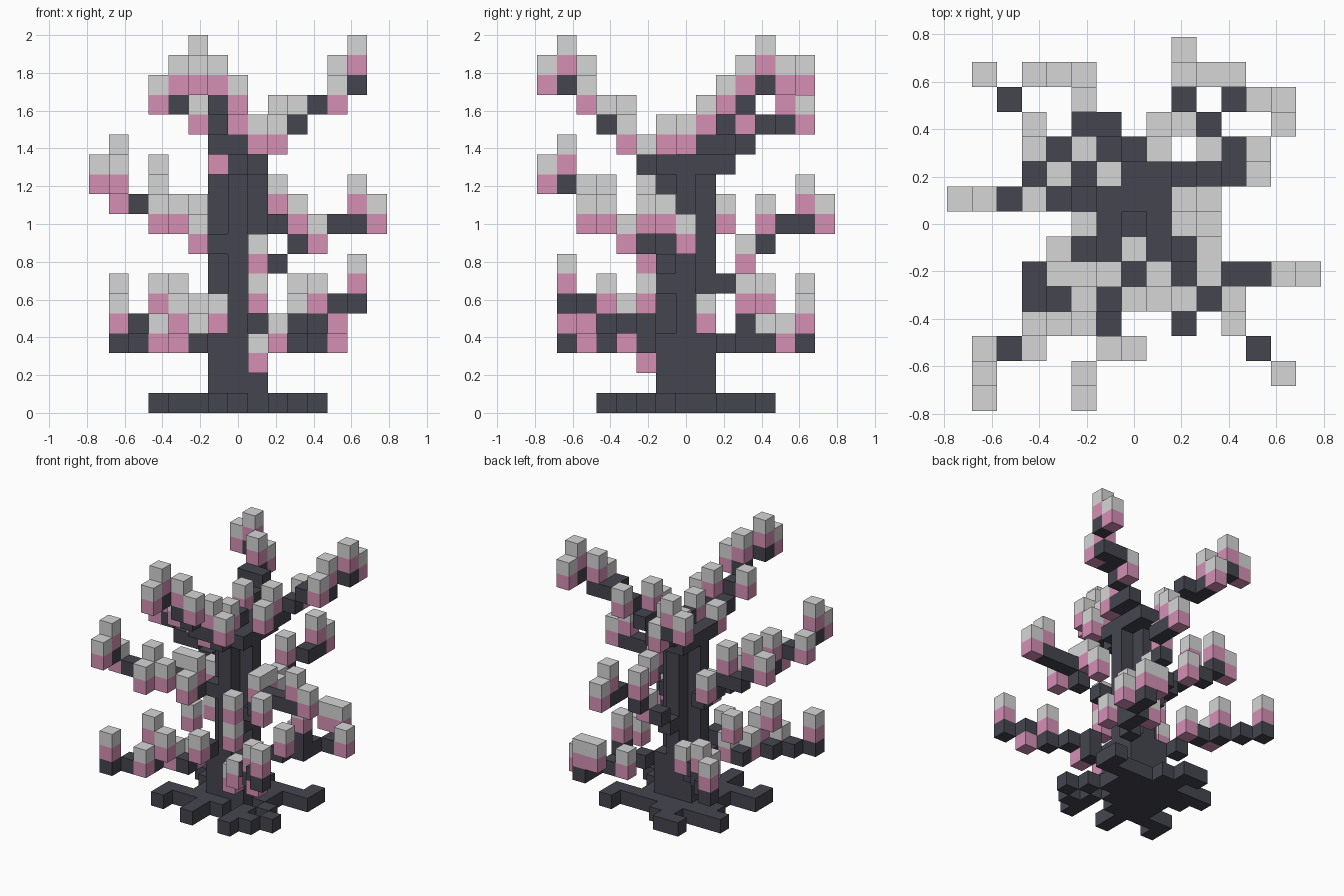
import bpy
import bmesh
from mathutils import Vector

cube = bpy.data.objects.get("Cube")
if cube:
    bpy.data.objects.remove(cube)

UNIT = 2 / 19


def make_material(name, colour):
    material = bpy.data.materials.new(name)
    material.use_nodes = True
    material.diffuse_color = (*colour, 1)
    shader = material.node_tree.nodes["Principled BSDF"]
    shader.inputs["Base Color"].default_value = (*colour, 1)
    shader.inputs["Roughness"].default_value = 1
    return material


BARK, PINK, PALE = range(3)
materials = [
    make_material("dark bark", (.06, .06, .078)),
    make_material("pink blossom", (.67, .28, .46)),
    make_material("pale blossom", (.67, .67, .67)),
]

# Every block is recorded by grid cell, so hidden inner faces can be skipped
occupied = {}
parts = {}


def add_block(part, cell, colour):
    if cell not in occupied:
        occupied[cell] = colour
        parts.setdefault(part, []).append(cell)


def add_wood(part, *cells):
    for cell in cells:
        add_block(part, cell, BARK)


def add_blossoms(part, *cells):
    # A blossom is a pink block with a pale block on top
    for x, y, z in cells:
        add_block(part, (x, y, z), PINK)
        add_block(part, (x, y, z + 1), PALE)


def add_branch(name, wood, blossoms):
    add_wood(name + "_branch", *wood)
    add_blossoms(name + "_blossoms", *blossoms)


# Trunk: full at the foot and crown, cross-shaped between
for z in range(13):
    for x in (-1, 0, 1):
        for y in (-1, 0, 1):
            waist = 2 < z < 12
            if not (waist and x and y):
                add_wood("trunk", (x, y, z))

# Crown knots that carry the upper branches
add_wood("crown", (0, -2, 12), (0, 2, 12), (1, 2, 12), (-1, 2, 12), (0, 0, 13))
add_blossoms("crown_blossoms", (0, -1, 13), (-1, 2, 13), (-1, -2, 12))

# Roots spreading over the ground
roots = [
    [(-2, -1), (-2, -2), (-3, -2), (-4, -2), (-4, -3)],
    [(2, -2), (2, -3), (2, -4), (3, -3)],
    [(-1, -2), (-1, -3), (-1, -4)],
    [(2, 1), (2, 2), (3, 2), (4, 2), (4, 3)],
    [(-2, 1), (-2, 2), (-3, 2), (-4, 2)],
    [(-1, 2), (-1, 3), (-2, 4), (-1, 4)],
    [(0, 2), (1, 2), (0, 3)],
    [(0, -2), (2, 0), (3, -1), (4, -2)],
    [(-2, 0), (-3, 1)],
]
for root in roots:
    add_wood("roots", *((x, y, 0) for x, y in root))

# Low branches, one to each corner
add_branch(
    "low_front_left",
    [(1, -1, 3), (2, -2, 3), (2, -2, 4), (3, -3, 4), (4, -4, 4),
     (5, -5, 5), (6, -6, 5)],
    [(2, -3, 3), (4, -4, 5), (5, -5, 4), (6, -6, 6)],
)
add_branch(
    "low_back_left",
    [(1, 1, 3), (2, 2, 3), (3, 3, 3), (3, 3, 4), (3, 4, 3), (4, 5, 3), (4, 6, 3)],
    [(2, 4, 3), (5, 5, 3), (4, 6, 4), (3, 6, 4), (3, 1, 4), (3, 3, 5)],
)
add_branch(
    "low_front_right",
    [(-1, -1, 3), (-2, -3, 3), (-3, -2, 3), (-4, -4, 3), (-5, -5, 3), (-6, -6, 3)],
    [(-2, -2, 3), (-3, -3, 3), (-3, -4, 4), (-4, -5, 3), (-6, -6, 4),
     (-4, -4, 5), (-3, -1, 5)],
)
add_branch(
    "low_back_right",
    [(-1, 1, 3), (-2, 2, 3), (-3, 3, 4), (-4, 4, 4), (-5, 5, 4), (-6, 6, 4)],
    [(-2, 3, 4), (-4, 3, 4), (-4, 4, 5), (-6, 6, 5)],
)

# Small blossoms growing straight from the trunk
add_blossoms("trunk_blossoms", (1, -2, 2), (1, -2, 5), (-1, -3, 4))
add_wood("trunk", (-1, -2, 4))

# Middle branches
add_branch(
    "middle_left",
    [(1, -1, 6), (2, -1, 7), (3, -2, 8), (4, -2, 9), (5, -2, 9), (6, -2, 9)],
    [(1, -2, 7), (3, -2, 9), (3, -1, 9), (3, 0, 8), (4, -3, 8), (6, -2, 10), (7, -2, 9)],
)
add_branch(
    "middle_back",
    [(0, 2, 6), (0, 3, 7), (1, 4, 8), (2, 5, 9), (2, 6, 9)],
    [(1, 3, 7), (1, 4, 9), (2, 6, 10), (2, 7, 9)],
)
add_branch(
    "middle_right",
    [(-2, 1, 8), (-3, 1, 9), (-4, 1, 10), (-5, 1, 10), (-6, 1, 11)],
    [(-2, 0, 8), (-3, 2, 9), (-4, 1, 11), (-6, 1, 12), (-7, 1, 11)],
)
add_branch(
    "middle_front_right",
    [(-1, -1, 8), (-2, -2, 8), (-3, -3, 9), (-4, -4, 9), (-5, -5, 10), (-6, -6, 11)],
    [(-2, -2, 9), (-2, -3, 8), (-3, -2, 9), (-3, -4, 9), (-4, -4, 10),
     (-4, -5, 9), (-6, -5, 10), (-6, -6, 12), (-6, -7, 11)],
)

# Upper branches
add_branch(
    "upper_front",
    [(0, -3, 13), (-1, -3, 13), (-1, -4, 14), (-1, -5, 15), (-2, -6, 16)],
    [(1, -3, 13), (0, -3, 14), (-2, -4, 14), (0, -5, 15),
     (-1, -5, 16), (-2, -6, 17), (-2, -7, 16)],
)
add_branch(
    "upper_left",
    [(2, 1, 13), (2, 2, 13), (3, 2, 14), (4, 2, 15), (4, 3, 15), (5, 3, 15), (6, 4, 16)],
    [(2, 0, 13), (2, 1, 14), (3, 3, 14), (5, 2, 15), (5, 3, 16), (6, 4, 17), (6, 5, 16)],
)
add_branch(
    "upper_back",
    [(-1, 3, 13), (-1, 4, 14), (-2, 4, 14), (-2, 5, 14), (-3, 6, 15)],
    [(-2, 5, 15), (-2, 6, 14), (-3, 6, 16), (-4, 6, 15)],
)


def build_part(name, cells):
    bm = bmesh.new()
    for cell in cells:
        base = Vector(cell) + Vector((0, 0, .5))
        for axis in range(3):
            for sign in (-1, 1):
                normal = Vector((0, 0, 0))
                normal[axis] = sign
                if tuple(int(v) for v in Vector(cell) + normal) in occupied:
                    continue
                side = Vector((0, 0, 0))
                side[(axis + 1) % 3] = 1
                up = normal.cross(side)
                corners = (side + up, up - side, -side - up, side - up)
                face = bm.faces.new(
                    [bm.verts.new((base + (normal + c) / 2) * UNIT) for c in corners])
                face.material_index = occupied[cell]
    bmesh.ops.remove_doubles(bm, verts=bm.verts, dist=UNIT / 100)
    mesh = bpy.data.meshes.new(name)
    bm.to_mesh(mesh)
    bm.free()
    for material in materials:
        mesh.materials.append(material)
    bpy.context.collection.objects.link(bpy.data.objects.new(name, mesh))


for part, cells in parts.items():
    build_part(part, cells)
